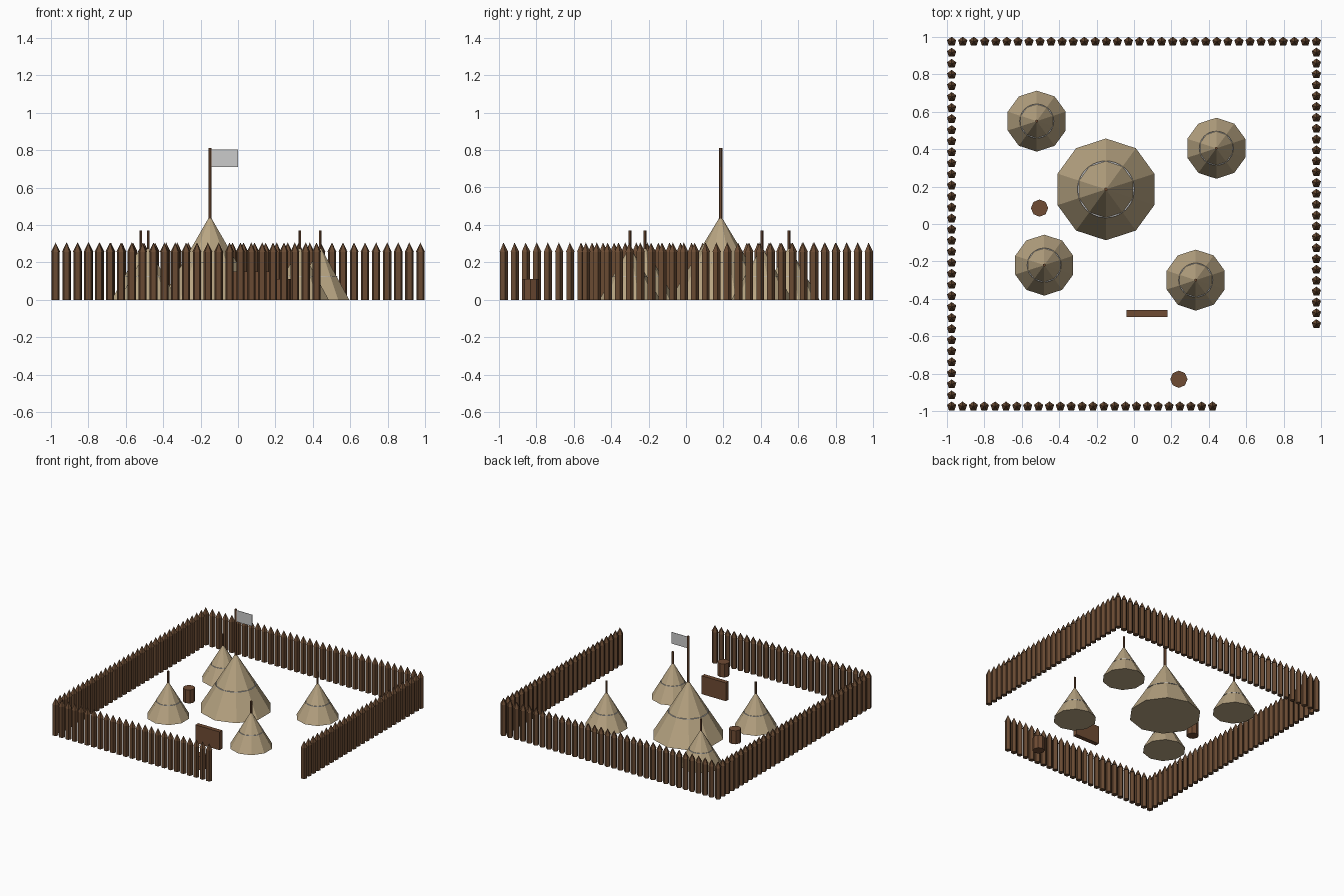
import bpy, bmesh, math
from mathutils import Matrix, Vector

if "Cube" in bpy.data.objects:
    bpy.data.objects.remove(bpy.data.objects["Cube"])


def material(name, rgb):
    m = bpy.data.materials.new(name)
    m.diffuse_color = (*rgb, 1)
    m.use_nodes = True
    m.node_tree.nodes["Principled BSDF"].inputs["Base Color"].default_value = m.diffuse_color
    return m


STAKE = material("stake brown", (0.14, 0.068, 0.032))
WOOD = material("plank brown", (0.16, 0.072, 0.034))
CANVAS = material("canvas tan", (0.48, 0.375, 0.225))
CLOTH = material("pale cloth", (0.60, 0.60, 0.60))


def finish(name, bm, mat):
    mesh = bpy.data.meshes.new(name)
    bm.to_mesh(mesh)
    bm.free()
    mesh.materials.append(mat)
    ob = bpy.data.objects.new(name, mesh)
    bpy.context.collection.objects.link(ob)
    return ob


def cone(bm, x, y, z0, z1, r0, r1, sides):
    bmesh.ops.create_cone(bm, cap_ends=True, segments=sides, radius1=r0, radius2=r1, depth=z1 - z0,
                          matrix=Matrix.Translation((x, y, (z0 + z1) / 2)))


def box(bm, centre, size):
    bmesh.ops.create_cube(bm, size=1, matrix=Matrix.Translation(centre) @ Matrix.Diagonal((*size, 1)))


# palisade: rows of pointed five-sided stakes, open at the front right corner
def stake_row(name, start, end, steps, first=0):
    bm = bmesh.new()
    a, b = Vector(start), Vector(end)
    for i in range(first, steps + 1):
        p = a.lerp(b, i / steps)
        cone(bm, p.x, p.y, 0, 0.26, 0.023, 0.023, 5)
        cone(bm, p.x, p.y, 0.255, 0.306, 0.026, 0, 5)
    finish(name, bm, STAKE)


E = 0.975
stake_row("back_fence", (-E, E), (E, E), 33)
stake_row("left_fence", (-E, E), (-E, -E), 33, 1)
stake_row("front_fence", (-E, -E), (0.42, -E), 24, 1)
stake_row("right_fence", (E, E), (E, -0.535), 26, 1)


# tents: ten-sided cone, centre pole and a thin rope ring just breaking the surface
def tent(name, x, y, r, h, pole_top, pole_r):
    bm = bmesh.new()
    cone(bm, x, y, 0, h, r, 0, 10)
    finish(name + "_canvas", bm, CANVAS)
    bm = bmesh.new()
    cone(bm, x, y, h * 0.9, pole_top, pole_r, pole_r, 6)
    finish(name + "_pole", bm, WOOD)
    bm = bmesh.new()
    cone(bm, x, y, h * 0.44 - 0.002, h * 0.44 + 0.002, r * 0.56, r * 0.56, 40)
    finish(name + "_rope", bm, CLOTH)


tent("main_tent", -0.15, 0.185, 0.272, 0.45, 0.81, 0.010)
for i, (x, y) in enumerate([(-0.52, 0.55), (0.44, 0.405), (-0.48, -0.22), (0.33, -0.30)]):
    tent(f"small_tent_{i + 1}", x, y, 0.163, 0.285, 0.37, 0.008)

# flag
bm = bmesh.new()
box(bm, (-0.073, 0.185, 0.757), (0.146, 0.003, 0.094))
finish("flag", bm, CLOTH)

# barrels
for i, (x, y) in enumerate([(-0.505, 0.085), (0.24, -0.83)]):
    bm = bmesh.new()
    cone(bm, x, y, 0, 0.11, 0.046, 0.046, 8)
    finish(f"barrel_{i + 1}", bm, WOOD)

# plank screen behind the gate
bm = bmesh.new()
box(bm, (0.07, -0.478, 0.075), (0.22, 0.036, 0.15))
finish("plank_screen", bm, WOOD)
